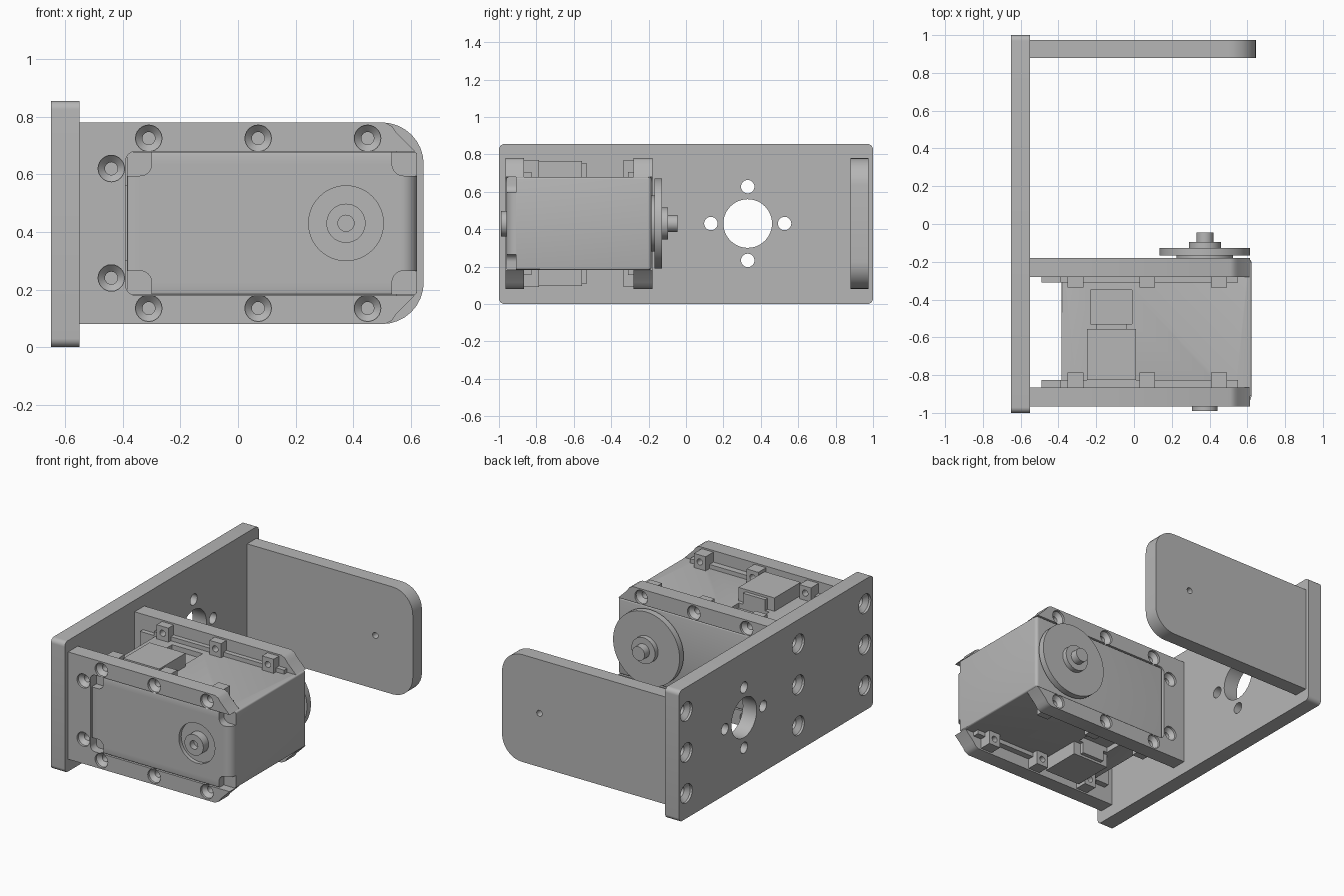
import bpy, bmesh, math
from mathutils import Vector

cube = bpy.data.objects.get("Cube")
if cube:
    bpy.data.objects.remove(cube, do_unlink=True)

grey = bpy.data.materials.new("plain grey")
grey.use_nodes = True
COLOUR = (0.47, 0.47, 0.47, 1)
grey.diffuse_color = COLOUR
grey.node_tree.nodes["Principled BSDF"].inputs["Base Color"].default_value = COLOUR

MID = 0.43          # height of the shaft line
SHAFT_X = 0.375
parts = []


def place(u, v, w, axis):
    return {"x": (w, u, v), "y": (u, w, v), "z": (u, v, w)}[axis]


def finish(name, bm, bevel=0):
    bmesh.ops.recalc_face_normals(bm, faces=bm.faces)
    if bevel:
        sharp = [e for e in bm.edges if e.calc_face_angle(0) > 0.7]
        bmesh.ops.bevel(bm, geom=sharp, offset=bevel, segments=3,
                        profile=0.5, affect="EDGES", clamp_overlap=True)
    mesh = bpy.data.meshes.new(name)
    bm.to_mesh(mesh)
    bm.free()
    mesh.materials.append(grey)
    obj = bpy.data.objects.new(name, mesh)
    bpy.context.collection.objects.link(obj)
    parts.append(obj)
    return obj


def fillet(points):
    """Outline from (u, v) or (u, v, radius) corners."""
    out = []
    for i, p in enumerate(points):
        c = Vector(p[:2])
        if len(p) < 3:
            out.append(c)
            continue
        a = (Vector(points[i - 1][:2]) - c).normalized()
        b = (Vector(points[(i + 1) % len(points)][:2]) - c).normalized()
        for k in range(9):
            t = k / 8 * math.pi / 2
            out.append(c + p[2] * (a * (1 - math.sin(t)) + b * (1 - math.cos(t))))
    return out


def prism(name, points, axis, lo, hi, bevel=0):
    bm = bmesh.new()
    pts = fillet(points)
    rings = [[bm.verts.new(place(p.x, p.y, w, axis)) for p in pts] for w in (lo, hi)]
    for r in rings:
        bm.faces.new(r)
    for i in range(len(pts)):
        j = (i + 1) % len(pts)
        bm.faces.new((rings[0][i], rings[0][j], rings[1][j], rings[1][i]))
    return finish(name, bm, bevel)


def box(name, x, y, z, bevel=0):
    return prism(name, [(x[0], y[0]), (x[1], y[0]), (x[1], y[1]), (x[0], y[1])],
                 "z", z[0], z[1], bevel)


def lathe(name, u, v, axis, profile, n=40):
    """Turned solid from (radius, position along axis) steps."""
    bm = bmesh.new()
    rings = [[bm.verts.new(place(u + r * math.cos(math.tau * k / n),
                                 v + r * math.sin(math.tau * k / n), w, axis))
              for k in range(n)] for r, w in profile]
    bm.faces.new(rings[0])
    bm.faces.new(rings[-1])
    for a, b in zip(rings, rings[1:]):
        for k in range(n):
            j = (k + 1) % n
            bm.faces.new((a[k], a[j], b[j], b[k]))
    return finish(name, bm)


def cut(obj, cutters):
    for c in cutters:
        c.hide_render = True
        mod = obj.modifiers.new("cut", "BOOLEAN")
        mod.operation, mod.solver, mod.object = "DIFFERENCE", "EXACT", c
    bpy.context.view_layer.update()
    graph = bpy.context.evaluated_depsgraph_get()
    mesh = bpy.data.meshes.new_from_object(obj.evaluated_get(graph))
    obj.modifiers.clear()
    obj.data = mesh
    for c in cutters:
        parts.remove(c)
        bpy.data.objects.remove(c, do_unlink=True)


def countersink(u, v, axis, face, into, wide, narrow, depth):
    steps = [(wide, -0.02), (wide, 0.015), (narrow, 0.04), (narrow, depth)]
    return lathe("cutter", u, v, axis, [(r, face + into * d) for r, d in steps], 24)


# Base plate with shaft opening and countersunk holes in its outer face
plate = prism("base_plate", [(-1, 0, .03), (1, 0, .03), (1, .855, .03), (-1, .855, .03)],
              "x", -.65, -.55)
holes = [lathe("cutter", .33, MID, "x", [(.13, -.7), (.13, -.5)], 48)]
for du, dv in ((.197, 0), (-.197, 0), (0, .197), (0, -.197)):
    holes.append(lathe("cutter", .33 + du, MID + dv, "x", [(.036, -.7), (.036, -.5)], 24))
for y in (-.915, -.23, .925):
    for dz in (-.267, 0, .267):
        holes.append(countersink(y, MID + dz, "x", -.65, 1, .062, .033, .09))
cut(plate, holes)

# Far support arm with pivot hole
arm = prism("support_arm", [(-.55, .08), (.645, .08, .145), (.645, .78, .145), (-.55, .78)],
            "y", .88, .975)
cut(arm, [lathe("cutter", SHAFT_X, MID, "y", [(.02, .8), (.02, 1.1)], 20)])

# Two open-ended frames that hold the motor
upper = [(-.39, .68, .035), (.615, .68), (.55, .745), (.535, .767), (.51, .78), (-.55, .78)]
lower = [(p[0], 2 * MID - p[1], *p[2:]) for p in reversed(upper)]
screws = [(x, s * .295) for x in (-.31, .07, .45) for s in (-1, 1)]
screws += [(-.44, -.19), (-.44, .19)]
for name, lo, hi, face, into in (("front_frame", -.965, -.865, -.965, 1),
                                 ("rear_frame", -.28, -.18, -.18, -1)):
    frame = prism(name, upper + lower, "y", lo, hi)
    cut(frame, [countersink(x, MID + dz, "y", face, into, .046, .022, .08)
                for x, dz in screws])

# Motor case with notched front corners, shaft recess and plug recesses
case = prism("motor_case", [(-.385, -.96), (.622, -.96, .055), (.622, -.185, .02),
                            (-.385, -.185, .02)], "z", .182, .678, .01)
cuts = [lathe("cutter", SHAFT_X, MID, "y", [(.13, -1), (.13, -.935)], 48)]
for s in (-1, 1):
    edge, inner = MID + s * .3, MID + s * .165
    cuts.append(prism("cutter", [(-.45, inner), (-.3, inner, .04), (-.3, edge), (-.45, edge)],
                      "y", -1, -.91))
    cuts.append(prism("cutter", [(.7, inner), (.535, inner, .04), (.535, edge), (.7, edge)],
                      "y", -1, -.91))
    cuts.append(box("cutter", (-.23, -.01), (-.53, -.35),
                    sorted((MID + s * .215, MID + s * .3))))
cut(case, cuts)

# Front pivot boss
boss = lathe("front_boss", SHAFT_X, MID, "y", [(.068, -.93), (.068, -.99)])
cut(boss, [lathe("cutter", SHAFT_X, MID, "y", [(.028, -1.1), (.028, -.95)], 24)])

# Output horn: collar, disc, hub and shaft
lathe("output_horn", SHAFT_X, MID, "y",
      [(.15, -.19), (.15, -.168), (.24, -.168), (.24, -.127), (.085, -.127),
       (.085, -.095), (.045, -.095), (.045, -.045)], 64)

# Mounting lugs, rails and plug housings on the upper and lower case sides
for s in (-1, 1):
    def span(a, b):
        return sorted((MID + s * a, MID + s * b))
    side = "upper" if s > 0 else "lower"
    for label, lo, hi, rail in (("front", -.868, -.785, (-.868, -.825)),
                                ("rear", -.335, -.278, (-.31, -.278))):
        box(f"{side}_{label}_rail", (-.39, .55), rail, span(.24, .275))
        for x in (-.31, .07, .45):
            lug = box(f"{side}_{label}_lug", (x - .042, x + .042), (lo, hi), span(.24, .34))
            cut(lug, [lathe("cutter", x, MID + s * .295, "y",
                            [(.02, lo - .1), (.02, hi + .1)], 20)])
        box(f"{side}_{label}_end_lug", (-.49, -.38), (rail[0], rail[1]), span(.13, .25))
    box(f"{side}_plug_housing", (-.25, .01), (-.825, -.555), span(.24, .335))
    box(f"{side}_plug_neck", (-.2, -.04), (-.56, -.53), span(.24, .32))

# Smooth the round faces, keep the edges crisp
bpy.ops.object.select_all(action="DESELECT")
for obj in parts:
    obj.select_set(True)
bpy.context.view_layer.objects.active = parts[0]
bpy.ops.object.shade_smooth_by_angle(angle=math.radians(30))
